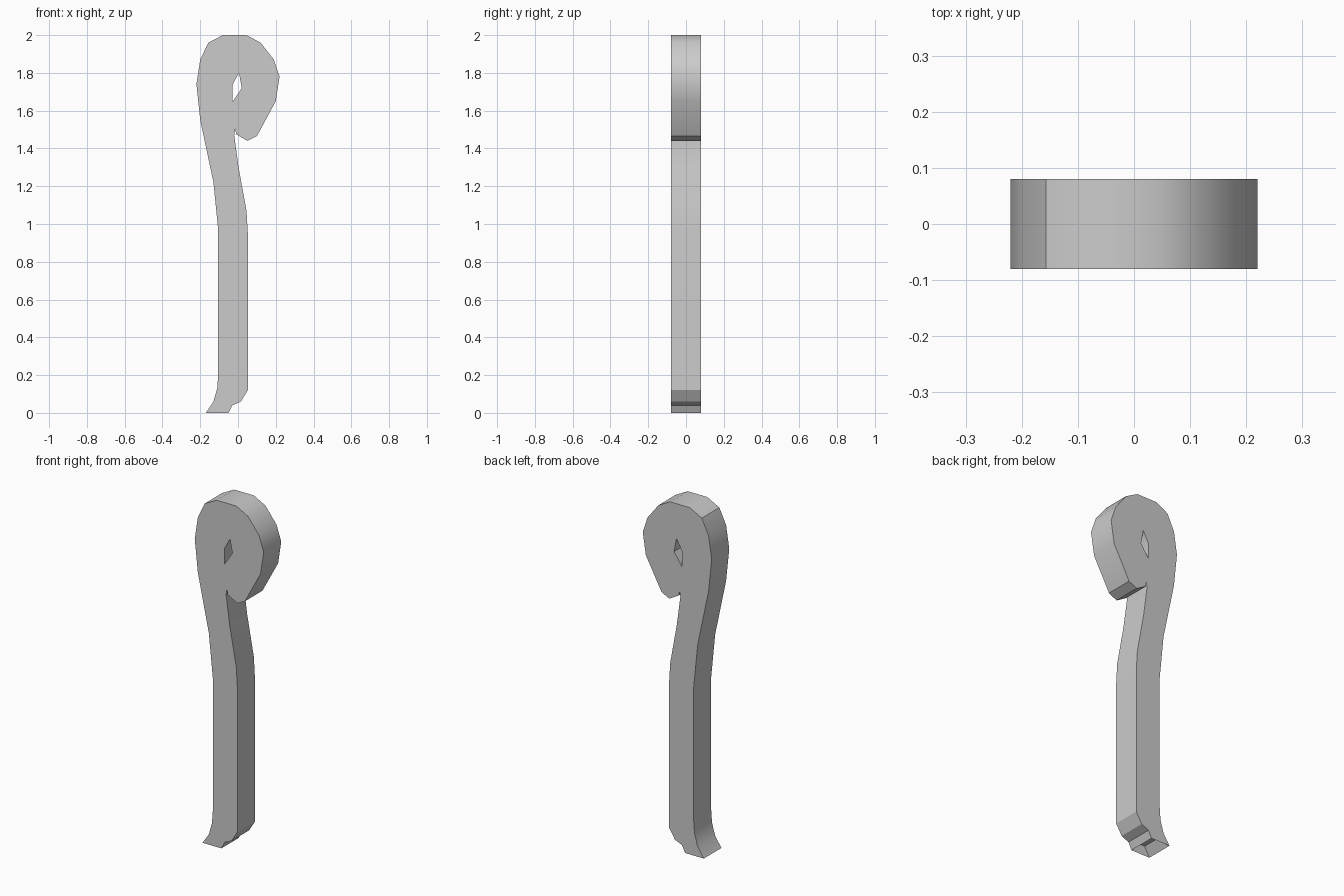
import bpy, bmesh, math
from mathutils import Vector

cube = bpy.data.objects.get("Cube")
if cube:
    bpy.data.objects.remove(cube, do_unlink=True)

HALF_DEPTH = 0.08

# Curled strip profile: up the left edge, round the curl, down the right edge
OUTLINE = [(-.17, 0), (-.13, .06), (-.11, .13), (-.105, .2), (-.105, .97),
           (-.13, 1.22), (-.2, 1.55), (-.22, 1.74), (-.2, 1.87), (-.157, 1.96),
           (-.08, 2), (.045, 2), (.12, 1.96), (.19, 1.87), (.22, 1.78),
           (.2, 1.65), (.1, 1.465), (.05, 1.44), (-.01, 1.475), (-.015, 1.505),
           (-.02, 1.47), (.003, 1.3), (.045, 1.07), (.052, .95), (.052, .12),
           (.015, .06), (-.03, .04), (-.05, 0)]
# Eye in the middle of the curl
EYE = [(.005, 1.8), (.02, 1.72), (-.03, 1.645), (-.03, 1.735)]


def make_material(name, colour):
    mat = bpy.data.materials.new(name)
    mat.use_nodes = True
    mat.diffuse_color = colour
    mat.node_tree.nodes["Principled BSDF"].inputs["Base Color"].default_value = colour
    return mat


def add_loop(bm, points):
    verts = [bm.verts.new((x, -HALF_DEPTH, z)) for x, z in points]
    return [bm.edges.new((a, b)) for a, b in zip(verts, verts[1:] + verts[:1])]


# Fill the profile around the eye and extrude it through the depth
bm = bmesh.new()
edges = add_loop(bm, OUTLINE) + add_loop(bm, EYE)
bmesh.ops.triangle_fill(bm, use_beauty=True, edges=edges)
ext = bmesh.ops.extrude_face_region(bm, geom=bm.faces[:], use_keep_orig=True)
moved = [g for g in ext["geom"] if isinstance(g, bmesh.types.BMVert)]
bmesh.ops.translate(bm, verts=moved, vec=(0, 2 * HALF_DEPTH, 0))
bmesh.ops.recalc_face_normals(bm, faces=bm.faces[:])

# Hollow socket in the foot
foot = [f for f in bm.faces if all(v.co.z < .001 for v in f.verts)]
bmesh.ops.inset_region(bm, faces=foot, thickness=.012)
bmesh.ops.translate(bm, verts=list({v for f in foot for v in f.verts}),
                    vec=Vector((.03, 0, .05)))

mesh = bpy.data.meshes.new("curled_hook")
bm.to_mesh(mesh)
bm.free()
hook = bpy.data.objects.new("curled_hook", mesh)
bpy.context.collection.objects.link(hook)
mesh.materials.append(make_material("plain grey", (.6, .6, .6, 1)))

# Smooth the curl while keeping its rims and corners sharp
bpy.ops.object.select_all(action='DESELECT')
hook.select_set(True)
bpy.context.view_layer.objects.active = hook
bpy.ops.object.shade_smooth_by_angle(angle=math.radians(31))
